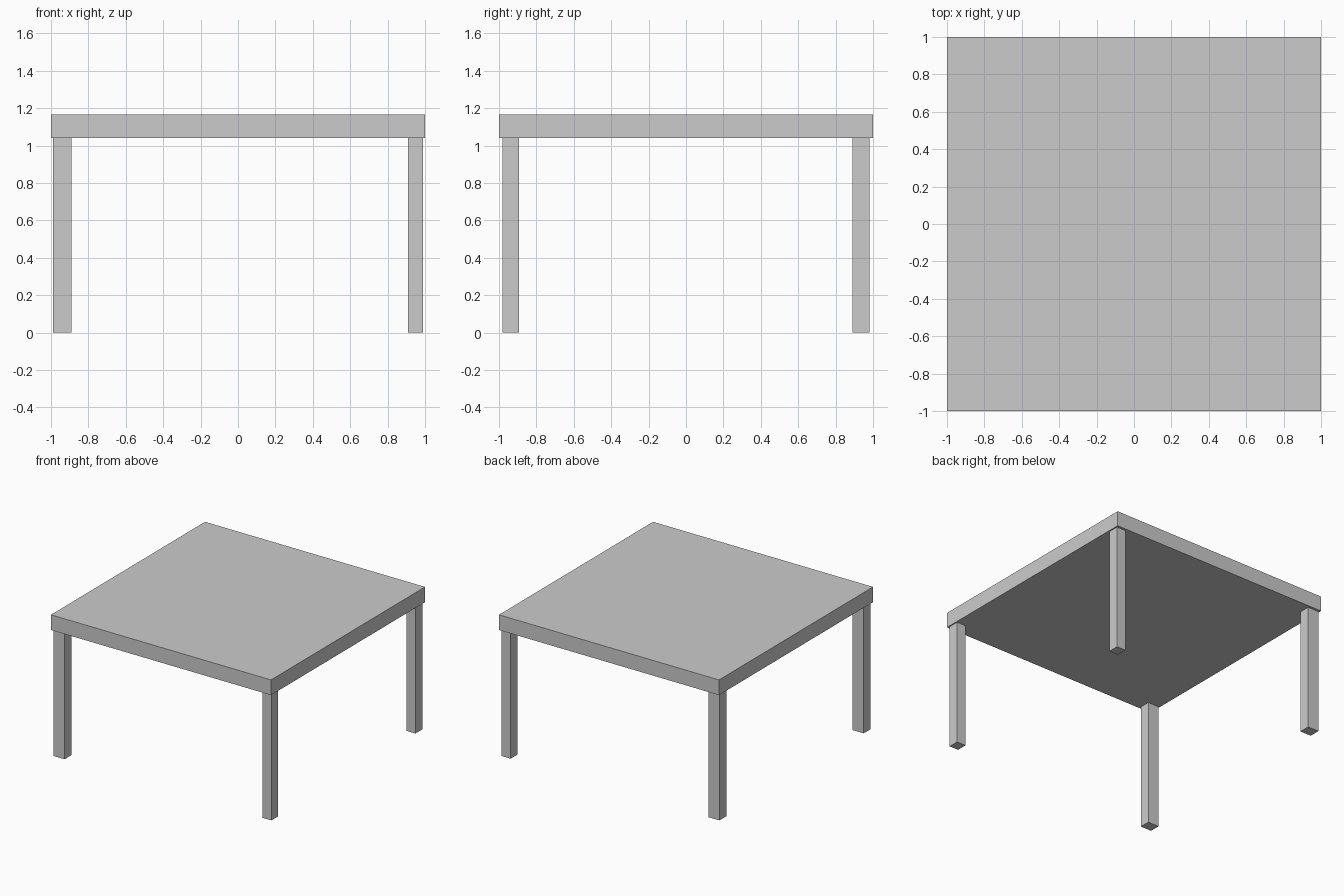
import bpy

if "Cube" in bpy.data.objects:
    bpy.data.objects.remove(bpy.data.objects["Cube"])


def box(name, x, y, z):
    """Box spanning the given (min, max) ranges."""
    bpy.ops.mesh.primitive_cube_add(size=1, location=[(a + b) / 2 for a, b in (x, y, z)])
    ob = bpy.context.object
    ob.name = name
    ob.scale = [b - a for a, b in (x, y, z)]
    bpy.ops.object.transform_apply(location=False, rotation=False, scale=True)
    return ob


UNDERSIDE, TOP = 1.04, 1.165

# Square slab top
box("table_top", (-1, 1), (-1, 1), (UNDERSIDE, TOP))

# Four legs; the left pair is slightly thicker than the right pair
for side, x in (("left", (-0.99, -0.89)), ("right", (0.908, 0.99))):
    for end, y in (("front", (-0.98, -0.893)), ("back", (0.89, 0.98))):
        box(f"{end}_{side}_leg", x, y, (0, UNDERSIDE))
